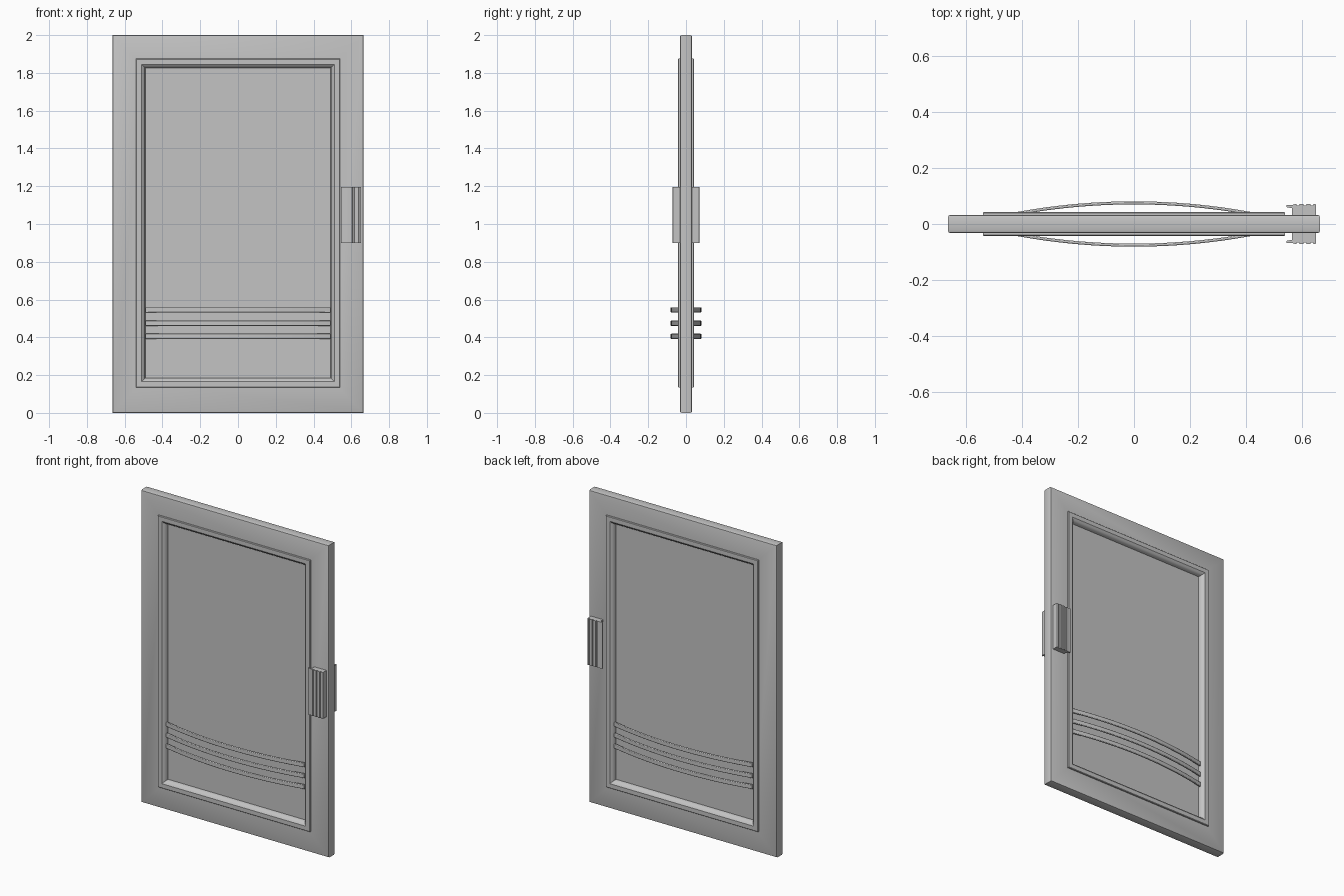
import bpy, bmesh

if "Cube" in bpy.data.objects:
    bpy.data.objects.remove(bpy.data.objects["Cube"], do_unlink=True)

grey = bpy.data.materials.new("plain_grey")
grey.use_nodes = True
colour = (0.55, 0.55, 0.55, 1)
grey.diffuse_color = colour
grey.node_tree.nodes["Principled BSDF"].inputs["Base Color"].default_value = colour


def finish(name, bm, bevel=0, segments=2):
    bmesh.ops.recalc_face_normals(bm, faces=bm.faces)
    mesh = bpy.data.meshes.new(name)
    bm.to_mesh(mesh)
    bm.free()
    mesh.materials.append(grey)
    obj = bpy.data.objects.new(name, mesh)
    bpy.context.collection.objects.link(obj)
    if bevel:
        mod = obj.modifiers.new("soft_edges", "BEVEL")
        mod.width = bevel
        mod.segments = segments
        mod.limit_method = "ANGLE"
    bpy.ops.object.select_all(action="DESELECT")
    obj.select_set(True)
    bpy.context.view_layer.objects.active = obj
    bpy.ops.object.shade_smooth_by_angle(angle=0.6)
    return obj


def mitred_ring(name, half_x, half_z, centre_z, profile):
    """Sweep a closed (outward, y) profile round a rectangle with mitred corners."""
    bm = bmesh.new()
    loops = []
    for out, y in profile:
        loops.append([bm.verts.new((sx * (half_x + out), y, centre_z + sz * (half_z + out)))
                      for sx, sz in ((-1, -1), (1, -1), (1, 1), (-1, 1))])
    for i, loop in enumerate(loops):
        prev = loops[i - 1]
        for k in range(4):
            n = (k + 1) % 4
            bm.faces.new((prev[k], prev[n], loop[n], loop[k]))
    return finish(name, bm)


def extrude_outline(name, outline, z0, z1, bevel=0):
    bm = bmesh.new()
    face = bm.faces.new([bm.verts.new((x, y, z0)) for x, y in outline])
    new = bmesh.ops.extrude_face_region(bm, geom=[face])["geom"]
    bmesh.ops.translate(bm, vec=(0, 0, z1 - z0),
                        verts=[v for v in new if isinstance(v, bmesh.types.BMVert)])
    return finish(name, bm, bevel)


def both_sides(front_half):
    return front_half + [(a, -y) for a, y in reversed(front_half)]


# Door frame with softened outer edges
mitred_ring("door_frame", 0.665, 1.0, 1.0,
            both_sides([(-0.16, -0.033), (-0.01, -0.033), (-0.003, -0.03), (0, -0.023)]))

# Raised glazing trim with a sloped inner lip
mitred_ring("glazing_trim", 0.49, 0.82, 1.005,
            both_sides([(0, -0.008), (0.003, -0.026), (0.01, -0.036), (0.02, -0.043),
                        (0.047, -0.043), (0.05, -0.04)]))

# Centre panel
extrude_outline("centre_panel",
                [(-0.5, -0.008), (0.5, -0.008), (0.5, 0.008), (-0.5, 0.008)], 0.175, 1.835)

# Bowed push bars, three per side
xs = [-0.49 + 0.98 * i / 32 for i in range(33)]
for side, label in ((-1, "front"), (1, "back")):
    outer = [(x, side * (0.081 - x * x / 4.6)) for x in xs]
    inner = [(x, y - side * 0.011) for x, y in reversed(outer)]
    for n in range(3):
        z = 0.405 + 0.07 * n
        extrude_outline(f"{label}_push_bar_{n + 1}", outer + inner, z - 0.014, z + 0.014, 0.003)

    # Ribbed pull handle with an overhanging grip lip
    grip = [(0.565, 0.03), (0.565, 0.056), (0.545, 0.06), (0.545, 0.068), (0.565, 0.068)]
    for x in (0.585, 0.61, 0.635):
        grip += [(x - 0.006, 0.072), (x - 0.004, 0.066), (x + 0.004, 0.066), (x + 0.006, 0.072)]
    grip += [(0.65, 0.07), (0.65, 0.03)]
    extrude_outline(f"{label}_handle", [(x, side * y) for x, y in grip], 0.9, 1.197)
